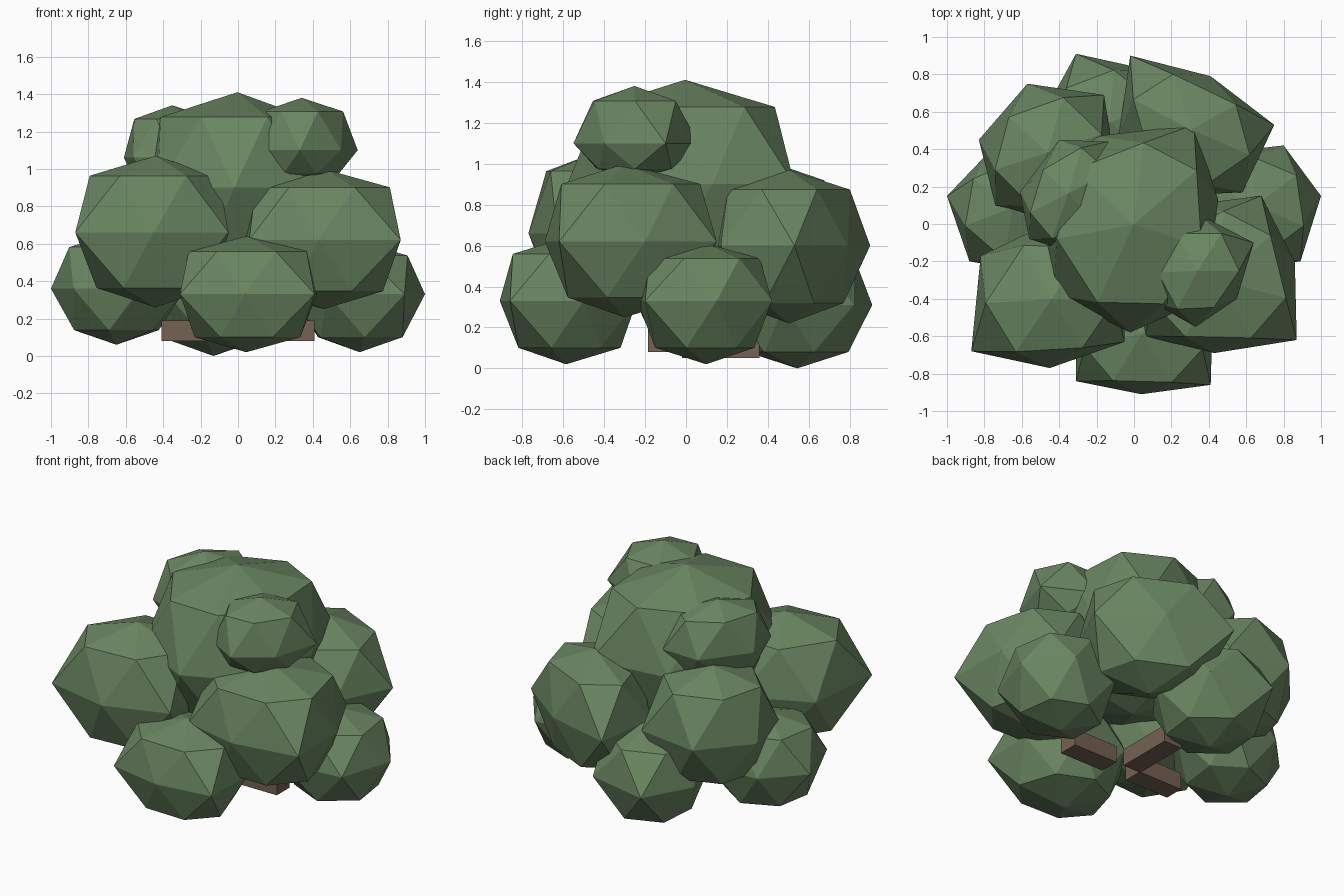
import bpy
import bmesh
from mathutils import Vector

default_cube = bpy.data.objects.get("Cube")
if default_cube:
    bpy.data.objects.remove(default_cube, do_unlink=True)


def make_material(name, colour):
    material = bpy.data.materials.new(name)
    material.use_nodes = True
    material.diffuse_color = colour
    shader = material.node_tree.nodes["Principled BSDF"]
    shader.inputs["Base Color"].default_value = colour
    shader.inputs["Roughness"].default_value = 0.9
    return material


leaf_green = make_material("leaf green", (0.145, 0.24, 0.122, 1))
bark_brown = make_material("bark brown", (0.18, 0.12, 0.085, 1))


def add_object(name, bm, material):
    mesh = bpy.data.meshes.new(name)
    bm.to_mesh(mesh)
    bm.free()
    mesh.materials.append(material)
    thing = bpy.data.objects.new(name, mesh)
    bpy.context.collection.objects.link(thing)
    return thing


def leaf_clump(name, bottom, middle, top, outline):
    """Faceted ball: a widest outline, staggered rings above and below, two poles."""
    bm = bmesh.new()
    rim = [Vector(point) for point in outline]
    centre = sum(rim, Vector((0, 0))) / len(rim)

    def add_point(flat, height):
        bm.verts.new((flat.x, flat.y, height))

    for point, following in zip(rim, rim[1:] + rim[:1]):
        add_point(point, middle)
        halfway = (point + following) / 2
        for pole, spread in ((top, 0.87), (bottom, 0.78)):
            ring_height = middle + (pole - middle) * 0.74
            add_point(centre.lerp(halfway, spread), ring_height)
    add_point(centre, top)
    add_point(centre, bottom)
    hull = bmesh.ops.convex_hull(bm, input=bm.verts)
    unused = [v for v in hull["geom_interior"] if isinstance(v, bmesh.types.BMVert)]
    bmesh.ops.delete(bm, geom=unused, context="VERTS")
    bmesh.ops.recalc_face_normals(bm, faces=bm.faces)
    return add_object(name, bm, leaf_green)


# Lower ring of clumps
leaf_clump("lower_front_clump", 0.02, 0.33, 0.64, [
    (0.04, -0.91), (0.41, -0.86), (0.42, -0.5), (0.2, -0.24), (-0.14, -0.25), (-0.31, -0.5), (-0.31, -0.84)])
leaf_clump("lower_left_clump", 0.02, 0.33, 0.61, [
    (1, 0.15), (0.8, 0.42), (0.45, 0.38), (0.28, 0.08), (0.48, -0.24), (0.89, -0.2)])
leaf_clump("lower_right_clump", 0.06, 0.36, 0.66, [
    (-1, 0.15), (-0.88, -0.2), (-0.52, -0.26), (-0.28, 0.05), (-0.44, 0.4), (-0.78, 0.38)])
leaf_clump("lower_back_clump", 0, 0.31, 0.62, [
    (-0.31, 0.91), (-0.48, 0.6), (-0.36, 0.25), (0.02, 0.2), (0.24, 0.48), (0.1, 0.82)])

# Middle ring of larger clumps
leaf_clump("middle_front_right_clump", 0.26, 0.66, 1.07, [
    (-0.87, -0.68), (-0.45, -0.77), (-0.05, -0.63), (-0.06, -0.2), (-0.4, 0.03), (-0.82, -0.17)])
leaf_clump("middle_front_left_clump", 0.25, 0.62, 1, [
    (0.87, -0.62), (0.86, -0.2), (0.68, 0.15), (0.28, 0.1), (0.02, -0.25), (0.06, -0.6), (0.43, -0.69)])
leaf_clump("middle_back_left_clump", 0.22, 0.6, 0.97, [
    (-0.02, 0.9), (-0.08, 0.48), (0.2, 0.15), (0.58, 0.17), (0.75, 0.53), (0.41, 0.79)])
leaf_clump("middle_back_right_clump", 0.26, 0.63, 1.02, [
    (-0.83, 0.45), (-0.74, 0.1), (-0.38, 0), (-0.1, 0.3), (-0.16, 0.69), (-0.57, 0.75)])

# Crown with two smaller clumps on its shoulders
leaf_clump("crown_clump", 0.42, 0.9, 1.41, [
    (0.45, 0.13), (0.32, 0.53), (-0.2, 0.47), (-0.52, 0.2), (-0.43, -0.38), (-0.02, -0.58), (0.38, -0.4)])
leaf_clump("crown_front_left_clump", 0.93, 1.1, 1.38, [
    (0.64, -0.1), (0.33, 0.06), (0.09, -0.1), (0.1, -0.42), (0.33, -0.55), (0.55, -0.4)])
leaf_clump("crown_back_right_clump", 0.84, 1.06, 1.34, [
    (-0.61, 0.17), (-0.4, 0.45), (-0.14, 0.44), (-0.06, 0.15), (-0.34, -0.15), (-0.56, -0.08)])


# Three short roots spreading from near the middle
def root(name, size, centre):
    bm = bmesh.new()
    bmesh.ops.create_cube(bm, size=1)
    bmesh.ops.scale(bm, vec=size, verts=bm.verts)
    add_object(name, bm, bark_brown).location = centre


for side, direction in (("left", 1), ("right", -1)):
    root(side + "_root", (0.32, 0.13, 0.11), (0.25 * direction, -0.12, 0.135))
root("back_root", (0.13, 0.38, 0.11), (0, 0.17, 0.105))
